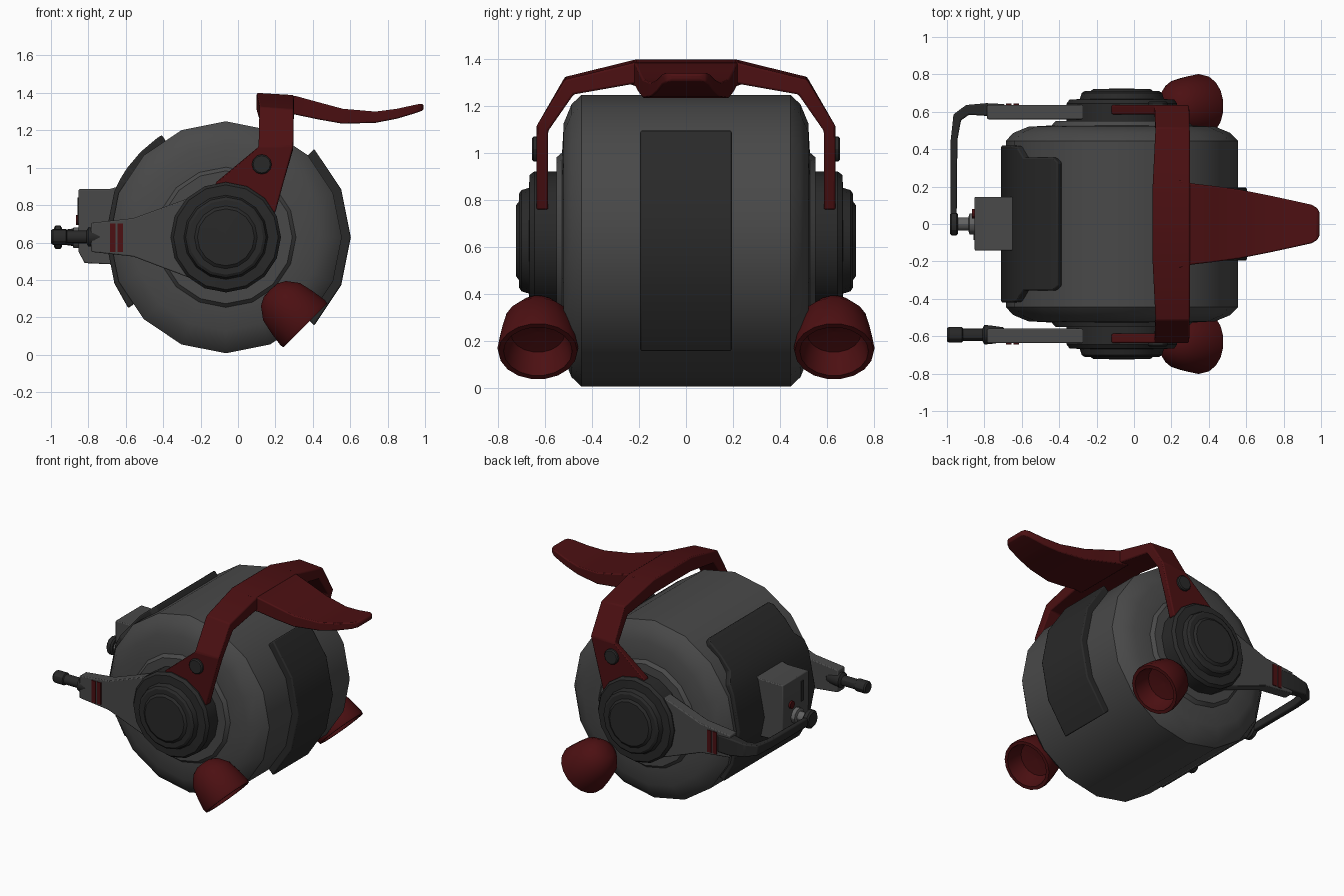
import bpy, bmesh, math
from mathutils import Vector, Matrix

if "Cube" in bpy.data.objects:
    bpy.data.objects.remove(bpy.data.objects["Cube"])

CX, CZ = -0.065, 0.628   # drum axis


def material(name, rgb):
    m = bpy.data.materials.new(name)
    m.diffuse_color = (*rgb, 1)
    m.use_nodes = True
    m.node_tree.nodes["Principled BSDF"].inputs["Base Color"].default_value = m.diffuse_color
    return m


GREY = material("charcoal grey", (0.066, 0.066, 0.066))
DARK = material("near black", (0.022, 0.022, 0.022))
RED = material("dark red", (0.072, 0.005, 0.006))
STEEL = material("mid grey", (0.12, 0.12, 0.12))


def finish(name, bm, mat, bevel=0, angle=30):
    bmesh.ops.recalc_face_normals(bm, faces=bm.faces)
    me = bpy.data.meshes.new(name)
    bm.to_mesh(me)
    bm.free()
    ob = bpy.data.objects.new(name, me)
    bpy.context.collection.objects.link(ob)
    me.materials.append(mat)
    if bevel:
        b = ob.modifiers.new("bevel", 'BEVEL')
        b.width, b.segments, b.limit_method = bevel, 2, 'ANGLE'
    bpy.ops.object.select_all(action='DESELECT')
    ob.select_set(True)
    bpy.context.view_layer.objects.active = ob
    bpy.ops.object.shade_smooth_by_angle(angle=math.radians(angle))
    return ob


def loft(name, sections, mat, bevel=0, angle=30):
    """Skin a row of equal closed sections and cap both ends."""
    bm = bmesh.new()
    rings = [[bm.verts.new(p) for p in s] for s in sections]
    n = len(rings[0])
    for a, b in zip(rings, rings[1:]):
        for i in range(n):
            j = (i + 1) % n
            bm.faces.new((a[i], a[j], b[j], b[i]))
    bm.faces.new(rings[0])
    bm.faces.new(rings[-1])
    return finish(name, bm, mat, bevel, angle)


def lathe(name, profile, origin, axis, mat, seg=16, angle=30):
    """Spin (radius, distance) points around an axis through origin."""
    axis = Vector(axis).normalized()
    u = Vector((0, 0, 1)) if abs(axis.z) < 0.5 else Vector((0, 1, 0))
    u = (u - axis * u.dot(axis)).normalized()
    v = axis.cross(u)
    o = Vector(origin)
    secs = []
    for r, d in profile:
        secs.append([o + axis * d + max(r, 0.001) *
                     (u * math.cos(2 * math.pi * i / seg) + v * math.sin(2 * math.pi * i / seg))
                     for i in range(seg)])
    return loft(name, secs, mat, 0, angle)


def prism(name, pts, y0, y1, mat, bevel=0):
    return loft(name, [[(x, y, z) for x, z in pts] for y in (y0, y1)], mat, bevel)


def box(name, x0, x1, y0, y1, z0, z1, mat, bevel=0):
    return prism(name, [(x0, z0), (x1, z0), (x1, z1), (x0, z1)], y0, y1, mat, bevel)


def arc_plate(name, stations, r0, r1, mat):
    """Curved plate on the drum: stations are (angle, half width)."""
    secs = []
    for a, w in stations:
        c, s = math.cos(math.radians(a)), math.sin(math.radians(a))
        secs.append([(CX + r * c, y, CZ + r * s) for r, y in ((r0, -w), (r0, w), (r1, w), (r1, -w))])
    return loft(name, secs, mat, 0.008)


# drum body
half = [(0.30, 0.55), (0.355, 0.55), (0.375, 0.527), (0.50, 0.52), (0.58, 0.487), (0.62, 0.445)]
lathe("drum_body", half + [(r, -d) for r, d in reversed(half)], (CX, 0, CZ), (0, 1, 0), GREY)

# dark panels on the drum
arc_plate("front_panel", [(a, 0.195) for a in (-45, -22.5, 0, 22.5, 45)], 0.57, 0.668, DARK)
arc_plate("rear_panel", [(122, 0.33), (125, 0.355), (135, 0.355), (145, 0.355), (151, 0.415),
                         (157.5, 0.42), (180, 0.42), (202.5, 0.42), (216, 0.42)], 0.56, 0.645, DARK)

# rear block with its small fittings
prism("rear_block", [(-0.6, 0.48), (-0.82, 0.49), (-0.852, 0.55), (-0.852, 0.885), (-0.69, 0.885), (-0.6, 0.91)],
      -0.142, 0.145, GREY, 0.006)
box("block_slot", -0.857, -0.84, -0.085, -0.055, 0.70, 0.84, DARK)
lathe("block_button", [(0.026, 0), (0.026, 0.02)], (-0.845, 0.055, 0.72), (-1, 0, 0), RED, 12)
lathe("block_knob", [(0.055, 0), (0.055, 0.04), (0.036, 0.045), (0.036, 0.11)],
      (-0.84, 0.0, 0.625), (-1, 0, 0), STEEL, 12)

# parts on both sides
for s, side in ((-1, "front"), (1, "back")):
    Y = (0, s, 0)
    lathe(side + "_hub", [(0.295, 0.53), (0.295, 0.645), (0.28, 0.665), (0.225, 0.668), (0.215, 0.70),
                          (0.20, 0.71), (0.168, 0.71), (0.152, 0.722), (0.0, 0.724)], (CX, 0, CZ), Y, DARK)
    prism(side + "_arm", [(-0.10, 0.88), (-0.23, 0.85), (-0.56, 0.73), (-0.785, 0.705), (-0.785, 0.55),
                          (-0.56, 0.525), (-0.23, 0.40), (-0.10, 0.37)], s * 0.56, s * 0.637, GREY, 0.006)
    for i, x in enumerate((-0.685, -0.645)):
        box(f"{side}_arm_stripe_{i}", x, x + 0.031, s * 0.63, s * 0.643, 0.55, 0.703, RED)
    lathe(side + "_bracket_bolt", [(0.053, 0.60), (0.053, 0.648), (0.046, 0.655)],
          (0.127, 0, 1.018), Y, DARK, 12)
    # hollow cup below the hub
    lathe(side + "_cup", [(0, -0.268), (0.05, -0.265), (0.095, -0.242), (0.142, -0.18), (0.16, -0.10),
                          (0.172, -0.02), (0.168, 0), (0.146, 0), (0.135, -0.06), (0.115, -0.11), (0, -0.12)],
          (0.36, s * 0.63, 0.157), (0.70, 0, -0.70), RED, 18, 40)

# red bracket over the drum: (outer y, outer z, inner y, inner z, x left, x right)
leg = [(0.636, 0.76, 0.586, 0.76, -0.12, 0.20), (0.636, 0.92, 0.586, 0.92, -0.12, 0.243),
       (0.636, 1.115, 0.586, 1.095, 0.11, 0.295), (0.515, 1.325, 0.478, 1.25, 0.115, 0.298),
       (0.21, 1.40, 0.195, 1.30, 0.10, 0.30)]
path = [(-a, b, -c, d, e, f) for a, b, c, d, e, f in leg] + leg[::-1]
loft("red_bracket", [[(x0, oy, oz), (x1, oy, oz - (0.012 if oz > 1.3 else 0)), (x1, iy, iz), (x0, iy, iz)]
                     for oy, oz, iy, iz, x0, x1 in path], RED, 0.008)

# red lever: (x, top z, bottom z, half width)
lever = [(0.24, 1.39, 1.29, 0.235), (0.31, 1.383, 1.283, 0.217), (0.43, 1.35, 1.258, 0.203),
         (0.56, 1.315, 1.235, 0.185), (0.735, 1.30, 1.24, 0.15), (0.85, 1.315, 1.262, 0.125),
         (0.95, 1.337, 1.292, 0.103), (0.98, 1.343, 1.303, 0.085), (0.992, 1.336, 1.31, 0.06)]
loft("red_lever", [[(x, -w, b), (x, w, b), (x, w, t), (x, -w, t)] for x, t, b, w in lever], RED, 0.01, 35)

# line bar from the back arm to the block: (x, y, normal x, normal y, half height)
bar = [(-0.69, 0.605, 0, 0.036, 0.06), (-0.79, 0.612, 0, 0.034, 0.06), (-0.89, 0.61, 0.008, 0.026, 0.045),
       (-0.945, 0.57, 0.02, 0.016, 0.035), (-0.962, 0.45, 0.018, 0, 0.03), (-0.965, 0.05, 0.017, 0, 0.028)]
loft("line_bar", [[(x - nx, y + ny, CZ - h), (x + nx, y - ny, CZ - h), (x + nx, y - ny, CZ + h),
                   (x - nx, y + ny, CZ + h)] for x, y, nx, ny, h in bar], DARK, 0.008)
lathe("line_bar_end", [(0.05, 0), (0.062, 0.01), (0.062, 0.035), (0.05, 0.045)],
      (-0.94, 0.0, 0.628), (-1, 0, 0), DARK, 12)

# stub on the front arm
lathe("arm_stub", [(0.03, 0.69), (0.04, 0.70), (0.05, 0.77), (0.052, 0.80), (0.034, 0.81), (0.034, 0.915),
                   (0.042, 0.92), (0.042, 0.99), (0.035, 1.0)], (0, -0.592, 0.63), (-1, 0, 0), DARK, 12)
